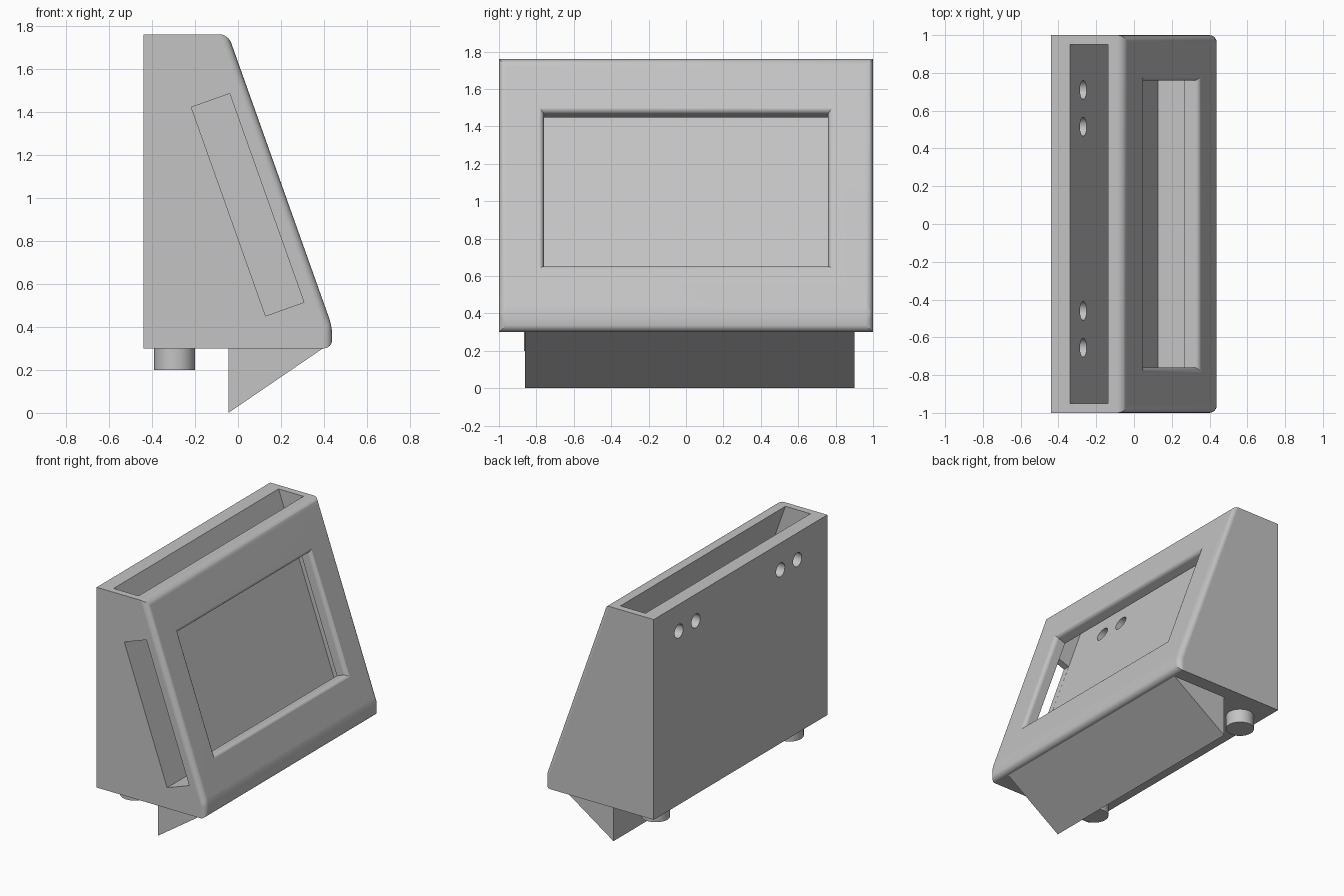
import bpy, bmesh
from math import sin, cos, pi, radians
from mathutils import Vector

old = bpy.data.objects.get("Cube")
if old:
    bpy.data.objects.remove(old, do_unlink=True)

grey = bpy.data.materials.new("plain grey")
grey.use_nodes = True
COLOR = (0.55, 0.55, 0.55, 1)
grey.diffuse_color = COLOR
grey.node_tree.nodes["Principled BSDF"].inputs["Base Color"].default_value = COLOR

# Sloped front frame: UP runs along the slope, OUT points away from it
TOP_EDGE = Vector((-0.046, 0, 1.76))
LOW_EDGE = Vector((0.438, 0, 0.40))
UP = (TOP_EDGE - LOW_EDGE).normalized()
OUT = Vector((UP.z, 0, -UP.x))


def finish(name, bm):
    bmesh.ops.recalc_face_normals(bm, faces=bm.faces)
    mesh = bpy.data.meshes.new(name)
    bm.to_mesh(mesh)
    bm.free()
    mesh.materials.append(grey)
    obj = bpy.data.objects.new(name, mesh)
    bpy.context.collection.objects.link(obj)
    return obj


def loft(rings):
    """Closed solid through a list of equal-length point rings."""
    bm = bmesh.new()
    loops = [[bm.verts.new(p) for p in ring] for ring in rings]
    n = len(loops[0])
    for a, b in zip(loops, loops[1:]):
        for i in range(n):
            j = (i + 1) % n
            bm.faces.new((a[i], a[j], b[j], b[i]))
    bm.faces.new(loops[0])
    bm.faces.new(loops[-1])
    bmesh.ops.recalc_face_normals(bm, faces=bm.faces)
    return bm


def prism(profile, y0, y1):
    """Extrude an x-z profile along y."""
    return loft([[(x, y, z) for x, z in profile] for y in (y0, y1)])


def cylinder(axis, center, radius, length, sides=48):
    a = Vector(axis)
    side = Vector((0, 1, 0))
    other = a.cross(side)
    ring = [radius * (cos(2 * pi * i / sides) * side + sin(2 * pi * i / sides) * other)
            for i in range(sides)]
    return loft([[Vector(center) + a * d + p for p in ring]
                 for d in (-length / 2, length / 2)])


def shade(obj):
    bpy.ops.object.select_all(action='DESELECT')
    obj.select_set(True)
    bpy.context.view_layer.objects.active = obj
    bpy.ops.object.shade_smooth_by_angle(angle=radians(30))


# Housing: wedge profile with every edge of the front faces rounded
bm = prism([(-0.44, 0.3), (0.438, 0.3), (LOW_EDGE.x, LOW_EDGE.z),
            (TOP_EDGE.x, TOP_EDGE.z), (-0.44, 1.76)], -1, 1)
front = [f for f in bm.faces if f.normal.x > 0.8]
edges = list({e for f in front for e in f.edges})
bmesh.ops.bevel(bm, geom=edges, offset=0.04, segments=6, profile=0.5,
                affect='EDGES', clamp_overlap=True)
housing = finish("housing", bm)

# Tilted pocket, open at the top
CORNER = Vector((0.128, 0, 0.45))
THICK = 0.19


def slot_profile(length, inset=0.0):
    a, b = inset, THICK - inset
    pts = [(a, inset), (b, inset), (b, length), (a, length)]
    return [((p := CORNER + OUT * o + UP * s).x, p.z) for o, s in pts]


cutters = [finish("pocket_cutter", prism(slot_profile(1.8), -0.95, 0.95))]

# Insertion slot through the front side wall
cutters.append(finish("side_slot_cutter",
                      prism(slot_profile(1.03, 0.0005), -1.1, -0.94)))

# Window opening with a rounded lip and mitred corners
R = 0.03
steps = [(-0.15, 0)]
for i in range(7):
    t = i / 6 * pi / 2
    steps.append((R * (sin(t) - 1) + 0.001, R * (1 - cos(t))))
steps.append((0.05, R))
low = (0.66 - LOW_EDGE.z) / UP.z
high = (1.475 - LOW_EDGE.z) / UP.z
rings = []
for depth, grow in steps:
    w, s0, s1 = 0.76 + grow, low - grow, high + grow
    rings.append([LOW_EDGE + OUT * depth + UP * s + Vector((0, y, 0))
                  for y, s in ((-w, s0), (w, s0), (w, s1), (-w, s1))])
cutters.append(finish("window_cutter", loft(rings)))

# Mounting holes through the back wall into the pocket
for y in (-0.655, -0.46, 0.515, 0.71):
    cutters.append(finish("hole_cutter",
                          cylinder((1, 0, 0), (-0.36, y, 1.565), 0.05, 0.34)))

for c in cutters:
    c.hide_render = True
    mod = housing.modifiers.new(c.name, 'BOOLEAN')
    mod.operation = 'DIFFERENCE'
    mod.solver = 'EXACT'
    mod.object = c

# Bake the cuts and drop the cutters
bpy.context.view_layer.update()
graph = bpy.context.evaluated_depsgraph_get()
baked = bpy.data.meshes.new_from_object(housing.evaluated_get(graph))
housing.modifiers.clear()
housing.data = baked
for c in cutters:
    bpy.data.objects.remove(c, do_unlink=True)
shade(housing)
weighted = housing.modifiers.new("flat_faces", 'WEIGHTED_NORMAL')
weighted.keep_sharp = True

# Front wedge foot
finish("wedge_foot", prism([(-0.045, 0.3), (-0.045, 0), (0.395, 0.3)], -0.86, 0.9))

# Round back feet
for side, y in (("front", -0.77), ("rear", 0.77)):
    shade(finish(side + "_round_foot",
                 cylinder((0, 0, 1), (-0.295, y, 0.25), 0.095, 0.1)))
